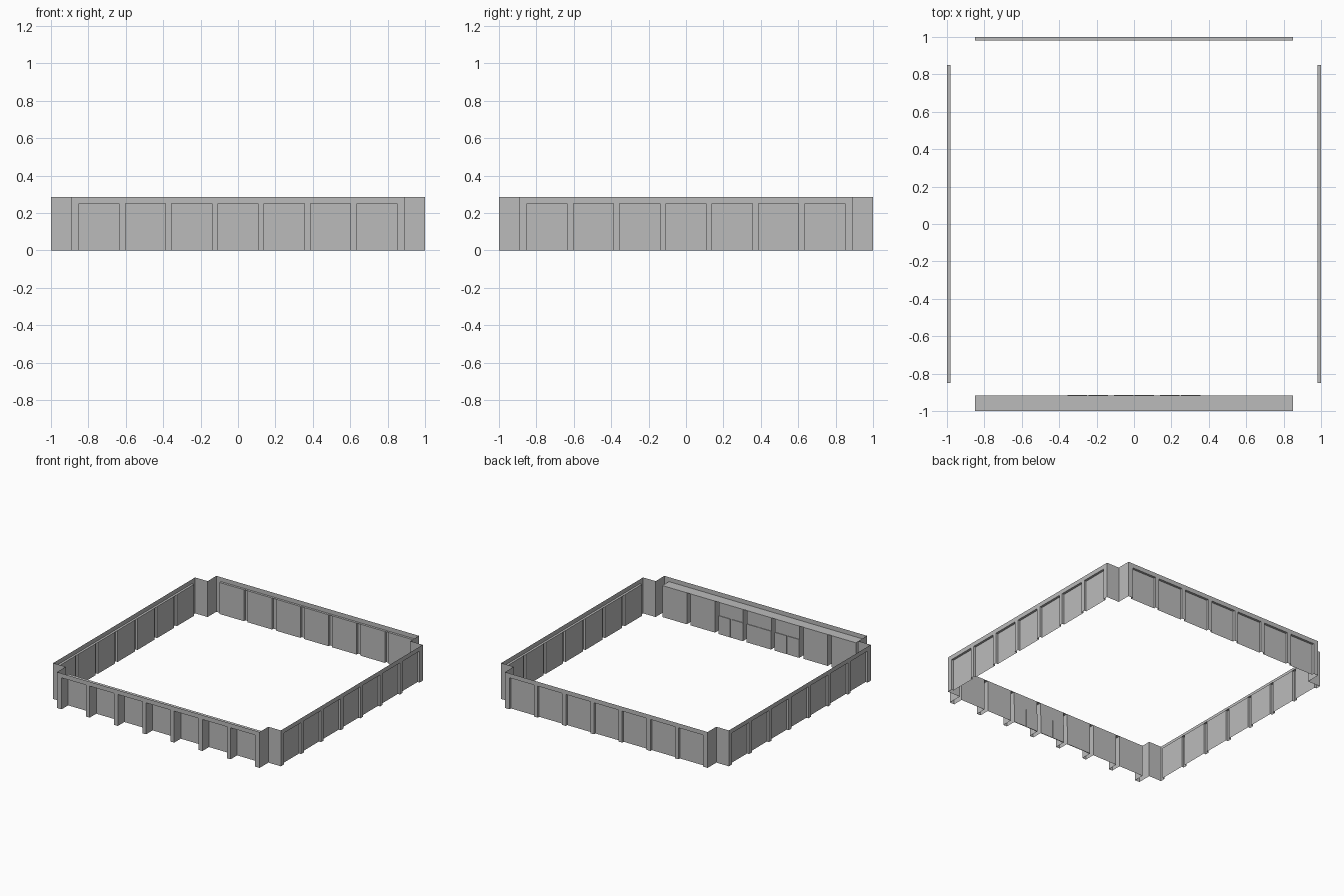
import bpy, bmesh, math
from mathutils import Matrix, Vector

cube = bpy.data.objects.get("Cube")
if cube:
    bpy.data.objects.remove(cube, do_unlink=True)

grey = bpy.data.materials.new("plain_grey")
grey.use_nodes = True
colour = (0.5, 0.5, 0.5, 1)
grey.diffuse_color = colour
grey.node_tree.nodes["Principled BSDF"].inputs["Base Color"].default_value = colour

HEIGHT, HEAD = 0.285, 0.25       # wall top, opening head
NOTCH, REACH = 0.89, 0.85        # corner notch, outermost jamb
BAYS, BAY = 7, 0.215
PIER = (2 * REACH - BAYS * BAY) / (BAYS - 1)
DOOR_HEAD, SEAM, RELIEF = 0.145, 0.004, 0.005

X, Y, Z = Vector((1, 0, 0)), Vector((0, 1, 0)), Vector((0, 0, 1))


def sheet(bm, corner, u, v):
    """Flat rectangle whose normal is u cross v."""
    c = Vector(corner)
    bm.faces.new([bm.verts.new(p) for p in (c, c + u, c + u + v, c + v)])


def finish(name, bm, turn):
    bmesh.ops.remove_doubles(bm, verts=bm.verts, dist=0.0001)
    bm.transform(Matrix.Rotation(turn, 4, 'Z'))
    mesh = bpy.data.meshes.new(name)
    bm.to_mesh(mesh)
    bm.free()
    mesh.materials.append(grey)
    obj = bpy.data.objects.new(name, mesh)
    bpy.context.collection.objects.link(obj)


# Column edges: end pier, then alternating bays and piers
edges = [-NOTCH]
for i in range(BAYS):
    left = -REACH + i * (BAY + PIER)
    edges += [left, left + BAY]
edges.append(NOTCH)
columns = list(zip(edges, edges[1:]))


def wall(side, turn, depth):
    facade, reveals, panels = bmesh.new(), bmesh.new(), bmesh.new()
    for i, (a, b) in enumerate(columns):
        w = X * (b - a)
        # Continuous band over the openings
        sheet(facade, (a, -1, HEAD), w, Z * (HEIGHT - HEAD))
        if 0 < i < len(columns) - 1:
            sheet(reveals, (a, -1, HEAD), Y * depth, w)
        if i % 2 == 0:
            sheet(facade, (a, -1, 0), w, Z * HEAD)
        else:
            sheet(reveals, (a, -1, 0), Y * depth, Z * HEAD)
            sheet(reveals, (b, -1, 0), Z * HEAD, Y * depth)
            sheet(panels, (a, depth - 1, 0), w, Z * HEAD)
    finish(side + "_facade", facade, turn)
    finish(side + "_reveals", reveals, turn)
    finish(side + "_panels", panels, turn)


for n, side in enumerate(("front", "left", "back", "right")):
    turn = n * math.pi / 2
    wall(side, turn, 0.082 if side == "front" else 0.018)
    # Inward corner notch at the start of this wall
    notch = bmesh.new()
    sheet(notch, (-NOTCH, -1, 0), Z * HEIGHT, Y * (1 - NOTCH))
    sheet(notch, (-1, -NOTCH, 0), X * (1 - NOTCH), Z * HEIGHT)
    finish(side + "_corner_notch", notch, turn)

# Double doors behind the three middle front bays
for i, place in zip((2, 3, 4), ("right", "middle", "left")):
    a, b = columns[2 * i + 1]
    leaf = BAY / 2 - SEAM
    doors = bmesh.new()
    for x in (a, b - leaf):
        size = Matrix.Diagonal((leaf, RELIEF, DOOR_HEAD, 1))
        centre = Vector((x + leaf / 2, -0.918 + RELIEF / 2, DOOR_HEAD / 2))
        bmesh.ops.create_cube(doors, size=1, matrix=Matrix.Translation(centre) @ size)
    finish(place + "_double_door", doors, 0)
